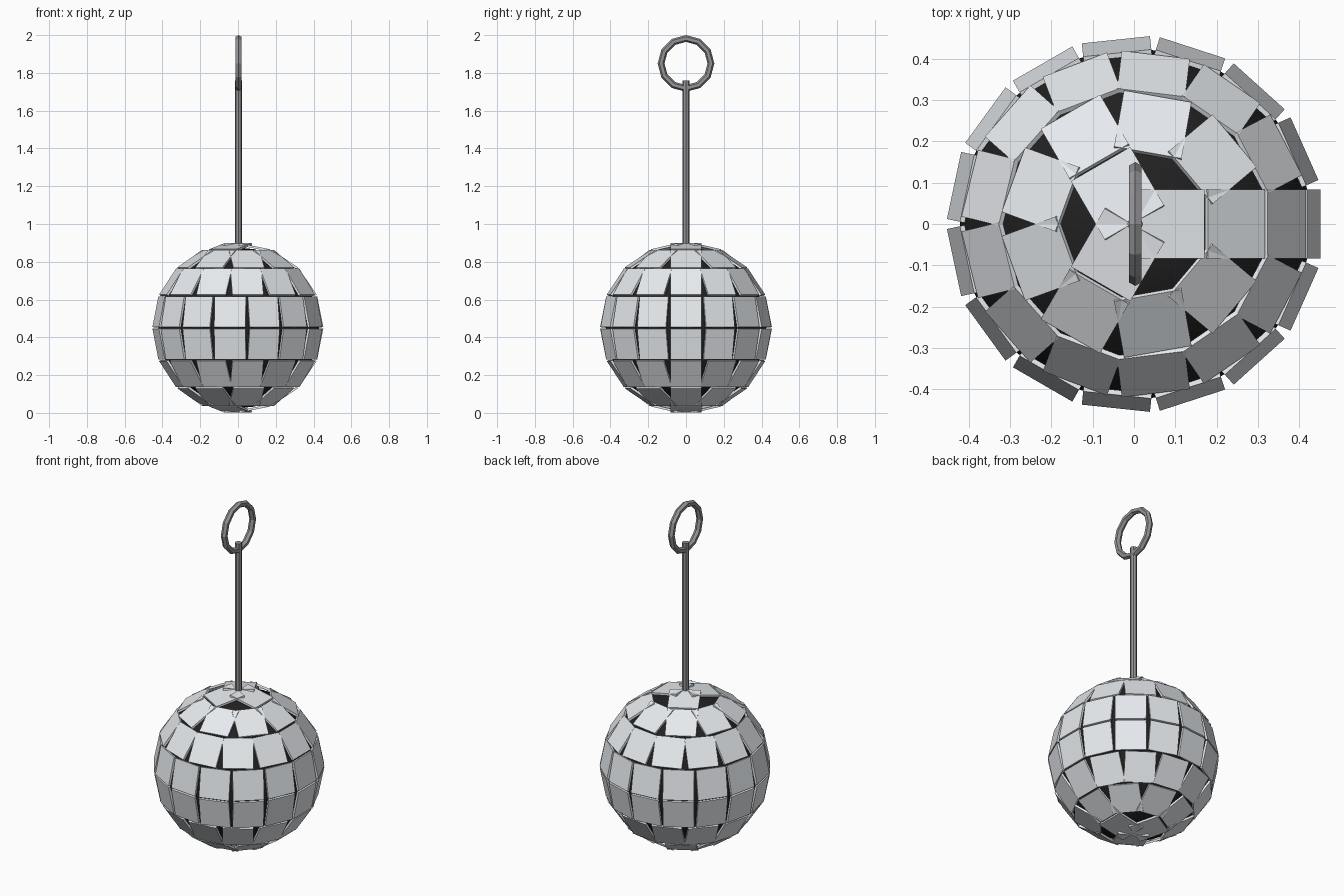
import bpy, bmesh
from math import radians, pi
from mathutils import Matrix, Vector

if "Cube" in bpy.data.objects:
    bpy.data.objects.remove(bpy.data.objects["Cube"])

CX, CZ = 0.003, 0.45          # ball centre
FACE_R = 0.441                # distance from centre to tile faces
TILE, THICK = 0.166, 0.012

def material(name, rgb):
    m = bpy.data.materials.new(name)
    m.diffuse_color = (*rgb, 1)
    m.use_nodes = True
    m.node_tree.nodes["Principled BSDF"].inputs["Base Color"].default_value = m.diffuse_color
    return m

def finish(ob, name, mat=None):
    ob.name = name
    if mat:
        ob.data.materials.append(mat)
    return ob

dark = material("dark_core", (0.015, 0.015, 0.015))
mirror = material("mirror", (0.8, 0.83, 0.86))
metal = material("metal", (0.3, 0.3, 0.31))

# Dark core
bpy.ops.mesh.primitive_uv_sphere_add(segments=32, ring_count=16, radius=0.425, location=(CX, 0, CZ))
finish(bpy.context.object, "core", dark)
bpy.ops.object.shade_smooth()

# Mirror tiles: rows every 22.5 degrees, fewer tiles towards the poles
bm = bmesh.new()
for row, count in enumerate((15, 13, 9, 3)):
    for side in (1, -1):
        lat = side * radians(11.25 + 22.5 * row)
        for i in range(count):
            mat = (Matrix.Translation((CX, 0, CZ))
                   @ Matrix.Rotation(2 * pi * i / count, 4, 'Z')
                   @ Matrix.Rotation(-lat, 4, 'Y')
                   @ Matrix.Translation((FACE_R - THICK / 2, 0, 0))
                   @ Matrix.Diagonal((THICK, TILE, TILE, 1)))
            bmesh.ops.create_cube(bm, size=1, matrix=mat)
me = bpy.data.meshes.new("mirror_tiles")
bm.to_mesh(me)
bm.free()
tiles = bpy.data.objects.new("mirror_tiles", me)
bpy.context.collection.objects.link(tiles)
finish(tiles, "mirror_tiles", mirror)

# Hanging rod
z0, z1 = 0.85, 1.76
bpy.ops.mesh.primitive_cylinder_add(vertices=8, radius=0.019, depth=z1 - z0,
                                    location=(CX, 0, (z0 + z1) / 2))
finish(bpy.context.object, "hanging_rod", metal)

# Ring at the top, facing sideways
bpy.ops.mesh.primitive_torus_add(major_segments=12, minor_segments=6, major_radius=0.132,
                                 minor_radius=0.018, location=(CX, 0, 1.85),
                                 rotation=(0, pi / 2, 0))
finish(bpy.context.object, "hanging_ring", metal)
